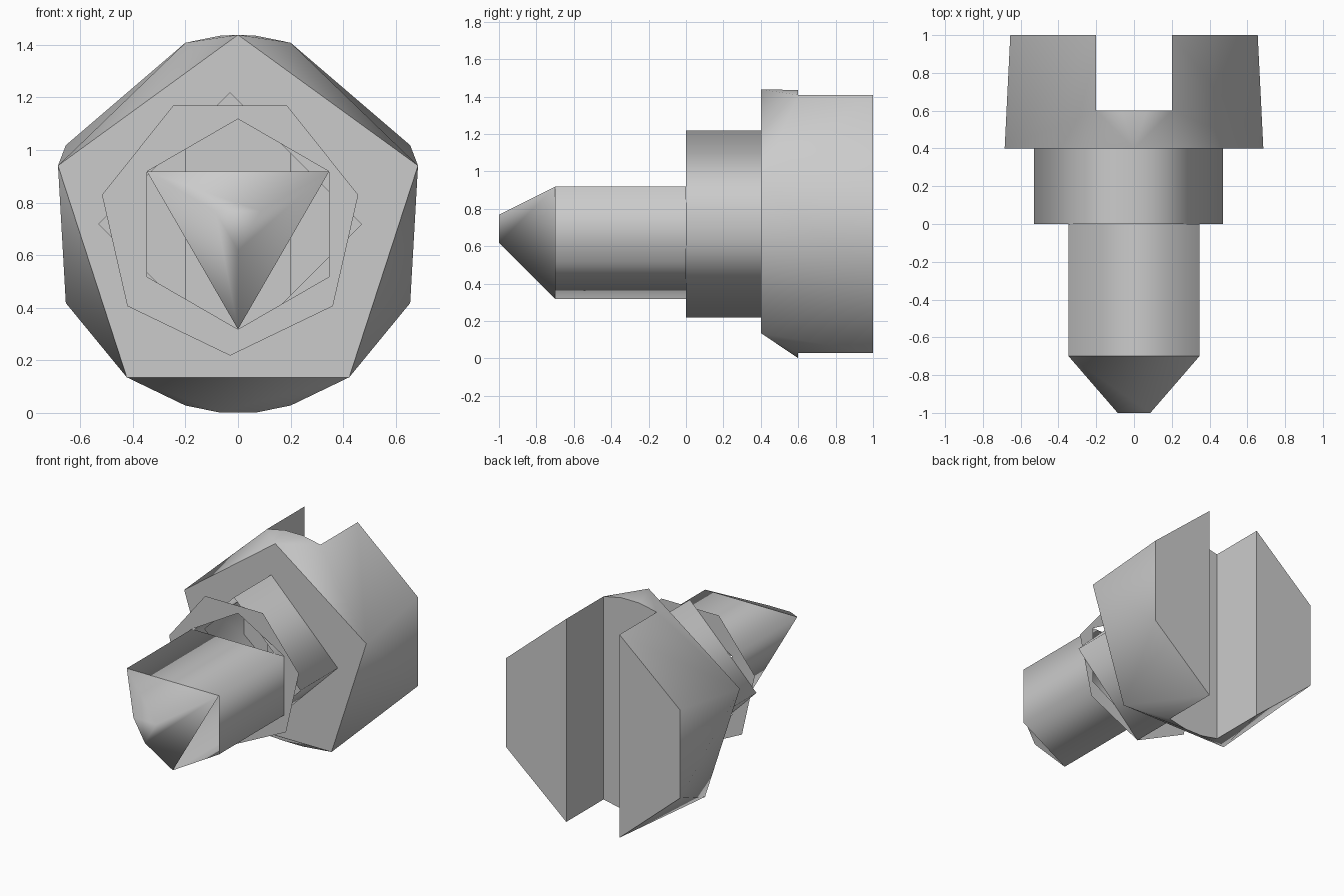
import bpy, bmesh
from math import sin, cos, radians, pi

if "Cube" in bpy.data.objects:
    bpy.data.objects.remove(bpy.data.objects["Cube"])

CZ = 0.718  # height of the common axis


def ring(n, r, y, start, cx=0.0):
    """Polygon around the y axis, counter-clockwise seen from the front."""
    a0 = radians(start)
    return [(cx + r * cos(a0 + 2 * pi * i / n), y, CZ + r * sin(a0 + 2 * pi * i / n))
            for i in range(n)]


def finish(name, bm, sharp=180):
    me = bpy.data.meshes.new(name)
    bm.to_mesh(me)
    bm.free()
    for p in me.polygons:
        p.use_smooth = True
    me.set_sharp_from_angle(angle=radians(sharp))
    ob = bpy.data.objects.new(name, me)
    bpy.context.collection.objects.link(ob)
    return ob


def tube(name, front, back, cap=False):
    bm = bmesh.new()
    f = [bm.verts.new(p) for p in front]
    b = [bm.verts.new(p) for p in back]
    n = len(f)
    for i in range(n):
        j = (i + 1) % n
        bm.faces.new((f[i], b[i], b[j], f[j]))
    if cap:
        bm.faces.new(f)
    finish(name, bm)


def plate(name, outer, inner):
    """Flat face with a hole, facing the front."""
    bm = bmesh.new()
    edges = []
    for loop in (outer, inner):
        vs = [bm.verts.new(p) for p in loop]
        edges += [bm.edges.new((vs[i - 1], vs[i])) for i in range(len(vs))]
    bmesh.ops.triangle_fill(bm, use_beauty=True, edges=edges, normal=(0, -1, 0))
    for f in bm.faces:
        f.normal_update()
        if f.normal.y > 0:
            f.normal_flip()
    finish(name, bm)


# Three-sided tapered tip
tube("tip", ring(3, 0.1, -1, 30), ring(3, 0.4, -0.7, 30), cap=True)

# Shaft: four corners picked from a hexagon
pick = (0, 2, 4, 5)
front, back = (ring(6, 0.4, y, 30) for y in (-0.7, 0))
tube("shaft", [front[i] for i in pick], [back[i] for i in pick])

# Collar: seven-sided face on a four-sided tube, slightly off axis
plate("collar_face", ring(7, 0.5, 0, -90, -0.03), ring(6, 0.4, 0, 30))
tube("collar", ring(4, 0.5, 0, 0, -0.03), ring(4, 0.5, 0.4, 0, -0.03))

# Five-sided shoulder face of the head
R = 0.72
pent = ring(5, R, 0.4, 90)
plate("head_shoulder", pent, ring(4, 0.5, 0.4, 0, -0.03))

# Slotted head: one half described, then mirrored in x
half = {
    "T": (0, 0.4, R),
    "S": (R * cos(radians(18)), 0.4, R * sin(radians(18))),
    "B": (R * cos(radians(54)), 0.4, -R * sin(radians(54))),
    "a": (0.067, 0.6, 0.717), "b": (0.2, 0.6, 0.69), "c": (0.2, 1, 0.69),
    "d": (0.655, 1, 0.3), "e": (0.655, 1, -0.3), "f": (0.2, 1, -0.69),
    "g": (0.2, 0.6, -0.69), "h": (0.067, 0.6, -0.717),
}
bm = bmesh.new()
top = bm.verts.new((0, 0.4, CZ + R))
sides = []
for s in (1, -1):
    v = {k: top if k == "T" else bm.verts.new((s * x, y, CZ + z))
         for k, (x, y, z) in half.items()}
    # outer wall, end face and slot wall
    for key in ("Tab", "TbS", "Sbc", "Scd", "Sde", "SeB", "Bef", "Bfg", "Bgh",
                "cdef", "bcfg"):
        bm.faces.new([v[k] for k in key])
    sides.append(v)
r, l = sides
bm.faces.new((top, r["a"], l["a"]))
bm.faces.new((r["B"], r["h"], l["h"], l["B"]))
# slot floor
bm.faces.new([r[k] for k in "abgh"] + [l[k] for k in "hgba"])
bmesh.ops.recalc_face_normals(bm, faces=bm.faces[:])
finish("slotted_head", bm, 60)
